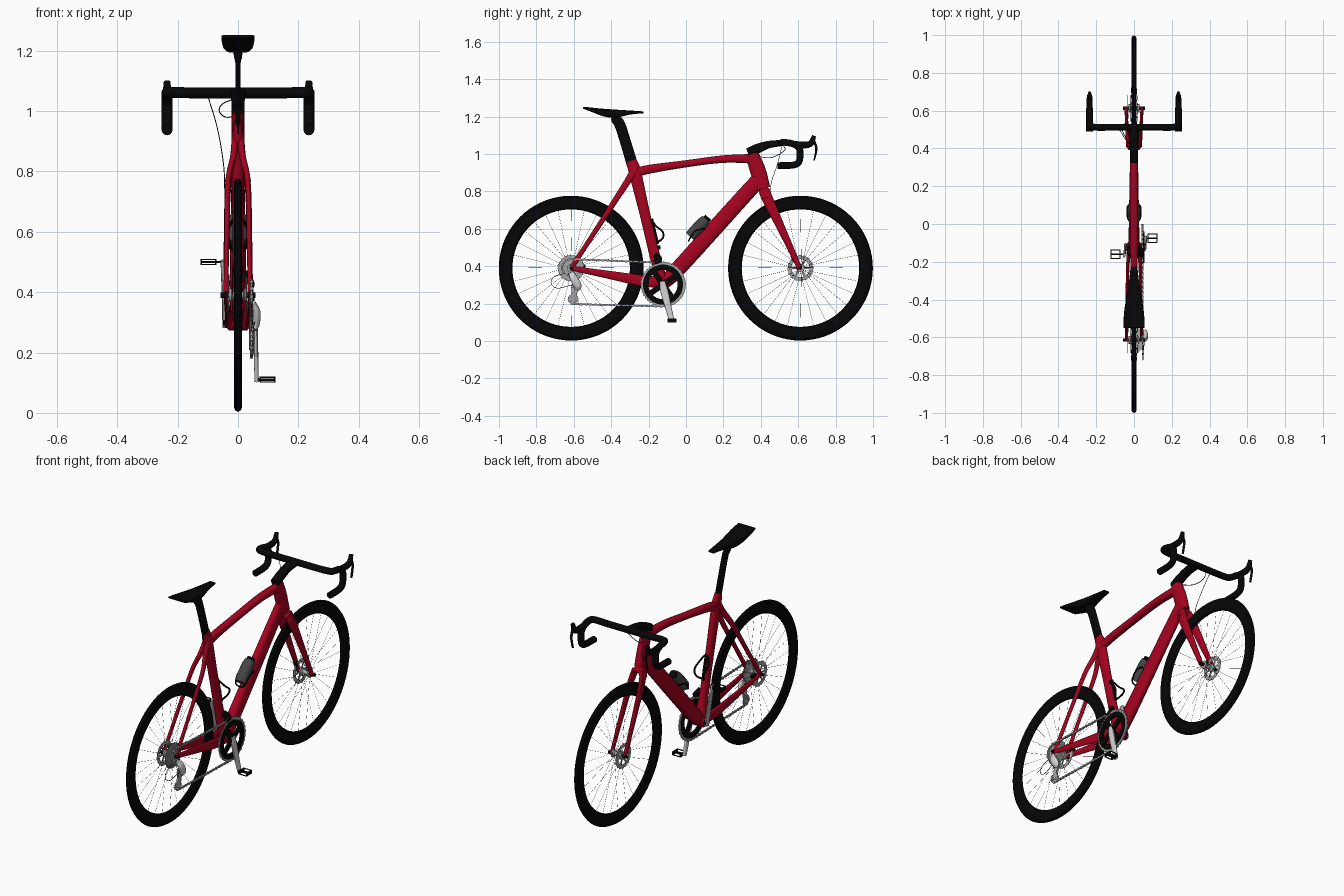
import bpy, bmesh, math
from mathutils import Vector, Matrix

def material(name, r, g, b):
    m = bpy.data.materials.new(name)
    m.diffuse_color = (r, g, b, 1)
    return m

RED = material("frame red", 0.38, 0.001, 0.014)
BLACK = material("satin black", 0.002, 0.002, 0.002)
TYRE = material("tyre black", 0.0015, 0.0015, 0.0015)
DARK = material("bottle grey", 0.06, 0.06, 0.06)
STEEL = material("steel grey", 0.38, 0.38, 0.38)
SILVER = material("light silver", 0.65, 0.65, 0.65)

def finish(name, bm, mat, mirror=False):
    bmesh.ops.recalc_face_normals(bm, faces=bm.faces)
    me = bpy.data.meshes.new(name)
    bm.to_mesh(me)
    bm.free()
    me.materials.append(mat)
    ob = bpy.data.objects.new(name, me)
    bpy.context.collection.objects.link(ob)
    if mirror:
        ob.modifiers.new("mirror", 'MIRROR')
    return ob

def power(v, e):
    return math.copysign(abs(v) ** e, v)

def sweep(name, pts, mat, mirror=False, ref=(1, 0, 0), n=16, steps=5, e=1.0, bm=None):
    """Smooth tube through points (x, y, z, half width, half depth)."""
    rows = [Vector(p) for p in pts]
    ext = [2 * rows[0] - rows[1]] + rows + [2 * rows[-1] - rows[-2]]
    path = []
    for i in range(1, len(ext) - 2):
        a, b, c, d = ext[i - 1:i + 3]
        for k in range(steps):
            t = k / steps
            path.append(0.5 * (2 * b + (c - a) * t + (2 * a - 5 * b + 4 * c - d) * t * t
                               + (3 * b - a - 3 * c + d) * t ** 3))
    path.append(rows[-1])
    own = bm is None
    bm = bm or bmesh.new()
    u, rings = Vector(ref), []
    for i, p in enumerate(path):
        t = (path[min(i + 1, len(path) - 1)] - path[max(i - 1, 0)]).to_3d().normalized()
        u = (u - t * u.dot(t)).normalized()
        v = t.cross(u)
        angs = [2 * math.pi * k / n for k in range(n)]
        rings.append([bm.verts.new(p.to_3d() + u * p[3] * power(math.cos(q), e)
                                   + v * p[4] * power(math.sin(q), e)) for q in angs])
    for r, s in zip(rings, rings[1:]):
        for k in range(n):
            bm.faces.new((r[k], r[(k + 1) % n], s[(k + 1) % n], s[k]))
    bm.faces.new(rings[0])
    bm.faces.new(rings[-1])
    if own:
        return finish(name, bm, mat, mirror)

def rod(name, pts, r, mat, **kw):
    return sweep(name, [(*p, r, r) for p in pts], mat, **kw)

def lathe(name, y, z, profile, mat, n=48, tooth=0.0, mirror=False):
    """Closed (x, radius) profile turned about the x direction; tooth notches the rim."""
    bm = bmesh.new()
    top = max(r for _, r in profile)
    rings = []
    for i in range(n):
        a = 2 * math.pi * i / n
        rr = [(x, r - (tooth if r == top and i % 4 > 1 else 0)) for x, r in profile]
        rings.append([bm.verts.new((x, y + r * math.cos(a), z + r * math.sin(a))) for x, r in rr])
    m = len(profile)
    for i in range(n):
        r, s = rings[i], rings[(i + 1) % n]
        for k in range(m):
            bm.faces.new((r[k], r[(k + 1) % m], s[(k + 1) % m], s[k]))
    return finish(name, bm, mat, mirror)

def disc(name, y, z, x0, x1, r0, r1, mat, **kw):
    return lathe(name, y, z, [(x0, r0), (x0, r1), (x1, r1), (x1, r0)], mat, **kw)

def add_box(bm, centre, size, angle=0.0):
    mat = Matrix.Translation(centre) @ Matrix.Rotation(angle, 4, 'X') @ Matrix.Diagonal((*size, 1))
    bmesh.ops.create_cube(bm, size=1, matrix=mat)

REAR, FRONT, BB = (-0.614, 0.39), (0.612, 0.39), (-0.123, 0.302)

# Wheels
for side, (wy, wz) in (("rear", REAR), ("front", FRONT)):
    lathe(side + "_tyre", wy, wz, [(-0.011, 0.358), (-0.0135, 0.370), (-0.010, 0.381), (0, 0.387),
          (0.010, 0.381), (0.0135, 0.370), (0.011, 0.358)], TYRE, n=72)
    lathe(side + "_rim", wy, wz, [(-0.011, 0.36), (-0.0125, 0.34), (-0.008, 0.32), (0, 0.314),
          (0.008, 0.32), (0.0125, 0.34), (0.011, 0.36)], BLACK, n=72)
    lathe(side + "_hub", wy, wz, [(-0.03, 0.004), (-0.03, 0.022), (-0.022, 0.022), (-0.016, 0.012),
          (0.016, 0.012), (0.022, 0.022), (0.03, 0.022), (0.03, 0.004)], STEEL, n=24)
    disc(side + "_axle", wy, wz, -0.058, 0.058, 0.002, 0.009, BLACK, n=16)
    bm = bmesh.new()
    for k in range(28):
        a = 2 * math.pi * k / 28
        b = a + (0.25 if k % 4 < 2 else -0.25)
        x = 0.02 if k % 2 else -0.02
        sweep("", [(x, wy + 0.02 * math.cos(b), wz + 0.02 * math.sin(b), 0.0006, 0.0006),
                   (0, wy + 0.318 * math.cos(a), wz + 0.318 * math.sin(a), 0.0006, 0.0006)],
              BLACK, n=4, steps=1, bm=bm)
    finish(side + "_spokes", bm, BLACK)
    # Brake disc: outer band and carrier arms
    disc(side + "_brake_disc", wy, wz, -0.034, -0.031, 0.048, 0.07, STEEL, n=64, tooth=0.003)
    bm = bmesh.new()
    for k in range(6):
        a = k * math.pi / 3
        add_box(bm, (-0.032, wy + 0.036 * math.cos(a), wz + 0.036 * math.sin(a)), (0.003, 0.034, 0.01), a)
    finish(side + "_brake_disc_arms", bm, STEEL)
bm = bmesh.new()
add_box(bm, (-0.036, -0.555, 0.403), (0.016, 0.035, 0.014), -0.15)
add_box(bm, (-0.036, 0.572, 0.44), (0.016, 0.014, 0.035), 0.4)
finish("brake_calipers", bm, BLACK)

# Frame
sweep("seat_tube", [(0, -0.292, 0.965, 0.013, 0.028), (0, -0.272, 0.90, 0.018, 0.033), (0, -0.22, 0.68, 0.018, 0.028),
      (0, -0.165, 0.45, 0.02, 0.028), (0, -0.125, 0.31, 0.03, 0.03)], RED, e=0.8)
sweep("top_tube", [(0, -0.285, 0.885, 0.016, 0.024), (0, -0.22, 0.914, 0.019, 0.024), (0, 0, 0.948, 0.021, 0.019),
      (0, 0.2, 0.973, 0.022, 0.02), (0, 0.37, 0.975, 0.02, 0.026)], RED, e=0.8)
sweep("head_tube", [(0, 0.352, 1.0, 0.022, 0.036), (0, 0.385, 0.91, 0.021, 0.042), (0, 0.413, 0.815, 0.024, 0.038)], RED, e=0.8)
sweep("down_tube", [(0, 0.40, 0.875, 0.02, 0.04), (0, 0.30, 0.765, 0.022, 0.042), (0, -0.03, 0.40, 0.028, 0.042),
      (0, -0.12, 0.305, 0.03, 0.032)], RED, e=0.8)
lathe("bottom_bracket", *BB, [(-0.04, 0.004), (-0.04, 0.018), (-0.03, 0.029), (0.03, 0.029), (0.04, 0.018), (0.04, 0.004)], RED, n=32)
sweep("seat_stays", [(0.008, -0.268, 0.925, 0.012, 0.022), (0.015, -0.315, 0.85, 0.011, 0.018),
      (0.033, -0.37, 0.765, 0.009, 0.016), (0.037, -0.49, 0.58, 0.008, 0.013), (0.04, -0.61, 0.395, 0.008, 0.013)], RED, mirror=True)
sweep("chain_stays", [(0.026, -0.12, 0.314, 0.011, 0.028), (0.033, -0.23, 0.322, 0.009, 0.03),
      (0.037, -0.40, 0.352, 0.008, 0.022), (0.04, -0.615, 0.39, 0.008, 0.012)], RED, mirror=True)
sweep("fork_crown", [(-0.034, 0.43, 0.765, 0.028, 0.010), (-0.022, 0.424, 0.793, 0.03, 0.014), (0, 0.42, 0.802, 0.03, 0.02),
      (0.022, 0.424, 0.793, 0.03, 0.014), (0.034, 0.43, 0.765, 0.028, 0.010)], RED, ref=(0, 1, 0))
sweep("fork_blades", [(0.024, 0.418, 0.80, 0.012, 0.03), (0.034, 0.45, 0.73, 0.01, 0.028), (0.038, 0.52, 0.58, 0.009, 0.021),
      (0.042, 0.61, 0.385, 0.008, 0.013)], RED, mirror=True)

# Seat post and saddle
sweep("seat_post", [(0, -0.283, 0.93, 0.009, 0.03), (0, -0.328, 1.08, 0.009, 0.029), (0, -0.355, 1.16, 0.009, 0.029),
      (0, -0.375, 1.185, 0.014, 0.026), (0, -0.385, 1.20, 0.014, 0.018)], BLACK)
sweep("saddle", [(0, -0.55, 1.248, 0.055, 0.005), (0, -0.50, 1.236, 0.055, 0.012), (0, -0.44, 1.222, 0.049, 0.02),
      (0, -0.38, 1.216, 0.038, 0.022), (0, -0.30, 1.222, 0.026, 0.011), (0, -0.228, 1.223, 0.018, 0.005)], BLACK, e=0.4)

# Stem, handlebar, hoods and levers
sweep("stem", [(0, 0.33, 1.008, 0.022, 0.022), (0, 0.38, 1.028, 0.022, 0.026), (0, 0.44, 1.05, 0.024, 0.02),
      (0, 0.52, 1.06, 0.03, 0.016)], BLACK, e=0.7)
rod("handlebar", [(0, 0.512, 1.06), (0.12, 0.512, 1.06), (0.212, 0.513, 1.062), (0.234, 0.53, 1.062), (0.235, 0.57, 1.055),
    (0.235, 0.603, 1.035), (0.235, 0.61, 1.0), (0.235, 0.602, 0.955), (0.235, 0.565, 0.94), (0.235, 0.49, 0.938)],
    0.018, BLACK, mirror=True, ref=(0, 0, 1))
sweep("brake_hoods", [(0.235, 0.57, 1.055, 0.015, 0.016), (0.235, 0.63, 1.048, 0.016, 0.018), (0.235, 0.668, 1.058, 0.015, 0.016),
      (0.235, 0.685, 1.098, 0.011, 0.011)], BLACK, mirror=True)
sweep("brake_levers", [(0.235, 0.68, 1.075, 0.009, 0.008), (0.235, 0.697, 1.03, 0.007, 0.006), (0.235, 0.685, 0.965, 0.007, 0.004)],
      BLACK, mirror=True)
rod("brake_hose", [(-0.10, 0.515, 1.05), (-0.07, 0.49, 0.95), (-0.05, 0.455, 0.84), (-0.044, 0.46, 0.74), (-0.044, 0.56, 0.47)],
    0.0015, BLACK, n=6)
rod("front_cable_loop", [(0, 0.40, 0.985), (-0.04, 0.45, 0.98), (-0.062, 0.50, 1.0), (-0.05, 0.53, 1.025), (0, 0.52, 1.045)],
    0.0018, BLACK, n=6)

# Bottle and cages
sweep("bottle", [(0, 0.022, 0.558, 0.031, 0.031), (0, 0.05, 0.588, 0.033, 0.033), (0, 0.088, 0.629, 0.033, 0.033),
      (0, 0.108, 0.65, 0.027, 0.027)], DARK, n=24)
rod("bottle_cap", [(0, 0.106, 0.648), (0, 0.119, 0.662)], 0.021, BLACK, steps=1)
rod("bottle_cage", [(0.0, 0.015, 0.535), (0.028, 0.02, 0.548), (0.036, 0.05, 0.588), (0.034, 0.095, 0.60), (0.012, 0.10, 0.595)],
    0.004, BLACK, mirror=True, n=8)
rod("seat_tube_cage", [(0.0, -0.165, 0.52), (0.022, -0.125, 0.55), (0.034, -0.125, 0.585), (0.03, -0.16, 0.615), (0.01, -0.185, 0.65)],
    0.005, BLACK, mirror=True, n=8)
sweep("seat_tube_cage_plate", [(0, -0.15, 0.52, 0.008, 0.006), (0, -0.182, 0.655, 0.008, 0.006)], BLACK)

# Crankset
disc("chainring_teeth", *BB, 0.044, 0.048, 0.104, 0.12, STEEL, n=160, tooth=0.005)
disc("chainring_band", *BB, 0.041, 0.051, 0.078, 0.107, BLACK, n=64)
bm = bmesh.new()
for k in range(4):
    a = math.radians(35 + 90 * k)
    add_box(bm, (0.05, BB[0] + 0.05 * math.cos(a), BB[1] + 0.05 * math.sin(a)), (0.01, 0.085, 0.03), a)
finish("chainring_spider", bm, BLACK)
disc("crank_axle", *BB, -0.050, 0.060, 0.003, 0.02, BLACK, n=24)
sweep("right_crank_arm", [(0.057, -0.127, 0.32, 0.008, 0.014), (0.058, -0.115, 0.26, 0.008, 0.02), (0.062, -0.075, 0.105, 0.007, 0.014)],
      SILVER, e=0.7)
sweep("left_crank_arm", [(-0.046, -0.119, 0.285, 0.006, 0.018), (-0.047, -0.135, 0.36, 0.006, 0.018), (-0.052, -0.165, 0.505, 0.006, 0.013)],
      STEEL, e=0.7)
for name, s, py, pz in (("right_pedal", 1, -0.075, 0.11), ("left_pedal", -1, -0.16, 0.50)):
    bm = bmesh.new()
    for dx in (0.073, 0.121):
        add_box(bm, (s * dx, py, pz), (0.005, 0.048, 0.02))
    for dy in (-0.022, 0.022):
        for dz in (-0.008, 0.008):
            add_box(bm, (s * 0.0975, py + dy, pz + dz), (0.05, 0.005, 0.004))
    add_box(bm, (s * 0.09, py, pz), (0.066, 0.009, 0.007))
    finish(name, bm, BLACK)

# Cassette and rear derailleur
for k in range(6):
    x = 0.018 + 0.0045 * k
    disc("cassette_cog_%d" % (k + 1), *REAR, x, x + 0.002, 0.02, 0.072 - 0.006 * k, STEEL, n=96, tooth=0.004)
UP, LOW = (-0.59, 0.295), (-0.60, 0.225)
for name, c in (("upper_pulley", UP), ("lower_pulley", LOW)):
    disc(name, *c, 0.043, 0.047, 0.006, 0.026, STEEL, n=44, tooth=0.004)
for x in (0.039, 0.051):
    sweep("derailleur_cage", [(x, -0.585, 0.315, 0.002, 0.014), (x, -0.602, 0.21, 0.002, 0.012)], STEEL, steps=1)
sweep("derailleur_body", [(0.05, -0.615, 0.365, 0.008, 0.014), (0.062, -0.60, 0.335, 0.012, 0.02), (0.06, -0.58, 0.295, 0.012, 0.022),
      (0.055, -0.585, 0.275, 0.006, 0.012)], SILVER)
rod("derailleur_cable", [(0.042, -0.60, 0.365), (0.045, -0.69, 0.352), (0.047, -0.722, 0.315), (0.05, -0.69, 0.283), (0.055, -0.61, 0.30)],
    0.0015, BLACK, n=6)
sweep("front_derailleur", [(0.02, -0.16, 0.46, 0.016, 0.016), (0.04, -0.145, 0.435, 0.012, 0.018), (0.042, -0.17, 0.42, 0.009, 0.012)], BLACK)

# Chain: links spaced evenly along a path of arcs
def arc(c, r, a0, a1):
    angs = [math.radians(a0 + (a1 - a0) * k / 24) for k in range(25)]
    return [Vector((0.045, c[0] + r * math.cos(a), c[1] + r * math.sin(a))) for a in angs]

path = (arc(REAR, 0.048, 200, 85) + arc(BB, 0.117, 85, -90) + arc(LOW, 0.027, -90, -200) + arc(UP, 0.025, -30, 30))
path.append(path[0])
bm, pitch, need, odd = bmesh.new(), 0.0125, 0.0, 0
for a, b in zip(path, path[1:]):
    d, pos = b - a, need
    while pos < d.length:
        add_box(bm, a + d * (pos / d.length), (0.009 if odd else 0.006, 0.012, 0.011 if odd else 0.008), math.atan2(d.z, d.y))
        pos, odd = pos + pitch, 1 - odd
    need = pos - d.length
finish("chain", bm, STEEL)

# Smooth shading with sharp edges kept
bpy.ops.object.select_all(action='SELECT')
bpy.context.view_layer.objects.active = bpy.data.objects["saddle"]
bpy.ops.object.shade_smooth_by_angle(angle=math.radians(40))
